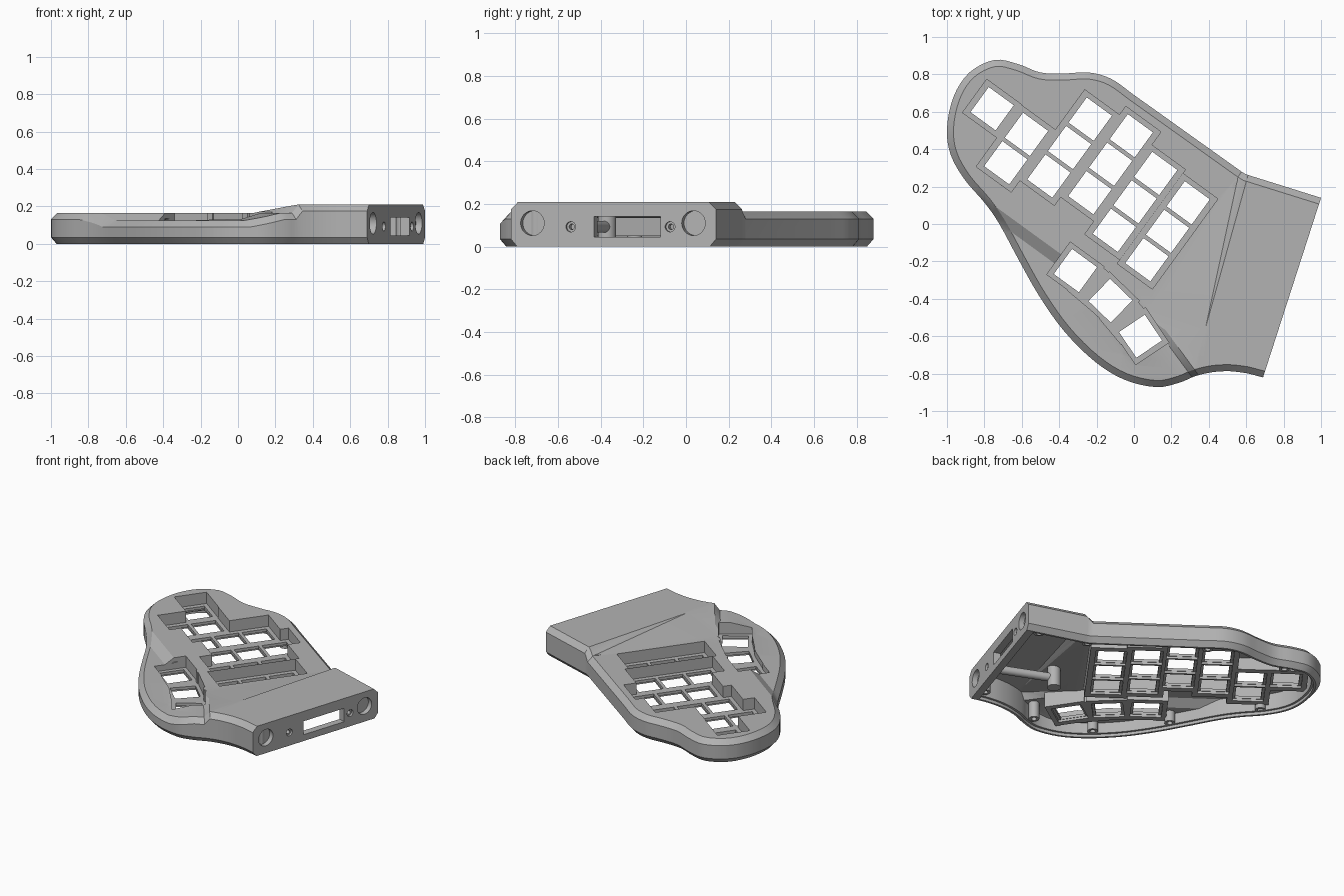
import bpy, bmesh, math
from mathutils import Vector, Matrix

cube = bpy.data.objects.get("Cube")
if cube:
    bpy.data.objects.remove(cube, do_unlink=True)

grey = bpy.data.materials.new("case_grey")
grey.use_nodes = True
grey.diffuse_color = (0.45, 0.45, 0.45, 1)
grey.node_tree.nodes["Principled BSDF"].inputs["Base Color"].default_value = grey.diffuse_color

# Key grid axes and crease directions
TILT = math.radians(-36)
U = Vector((math.cos(TILT), math.sin(TILT)))
V = Vector((-U.y, U.x))
W = Vector((0.806, 0.592))
RAMP_LOW = Vector((0.08, -0.48)), Vector((0.575, 0.28))
RAMP_HIGH = Vector((0.32, -0.78)), Vector((0.61, 0.262))
PLATEAU, WRIST, DIP = 0.165, 0.21, 0.125
PLATE_TOP, PLATE_BOTTOM = 0.085, 0.05


def clamp(t):
    return max(0.0, min(1.0, t))


def right_normal(a, b):
    d = (b - a).normalized()
    return Vector((d.y, -d.x))


def top_height(p):
    """Height of the upper surface: plateau, wrist ramp, step and thumb dip."""
    d1 = (p - RAMP_LOW[0]).dot(right_normal(*RAMP_LOW))
    d2 = (p - RAMP_HIGH[0]).dot(right_normal(*RAMP_HIGH))
    t = 0 if d1 <= 0 else 1 if d2 >= 0 else d1 / max(d1 - d2, 1e-4)
    w = p.dot(W)
    base = PLATEAU + (WRIST - PLATEAU) * t * clamp((w + 0.235) / 0.035)
    fall = min(clamp((-0.36 - p.dot(V)) / 0.06), clamp((-0.3 - w) / 0.16))
    return base - (PLATEAU - DIP) * fall


def catmull(pts, steps=4):
    ext = [pts[0] * 2 - pts[1]] + pts + [pts[-1] * 2 - pts[-2]]
    out = []
    for a, b, c, d in zip(ext, ext[1:], ext[2:], ext[3:]):
        for i in range(steps):
            t = i / steps
            out.append(0.5 * (2 * b + (c - a) * t + (2 * a - 5 * b + 4 * c - d) * t ** 2
                              + (3 * b - a - 3 * c + d) * t ** 3))
    return out + [pts[-1]]


# Outline, clockwise; the closing edge is the flat wrist end
curve = [(0.6, -0.797), (0.51, -0.787), (0.414, -0.793), (0.323, -0.815), (0.243, -0.848),
         (0.12, -0.872), (-0.05, -0.833), (-0.21, -0.735), (-0.372, -0.575), (-0.505, -0.388),
         (-0.612, -0.2), (-0.72, 0), (-0.8, 0.115), (-0.906, 0.238), (-0.98, 0.37),
         (-1, 0.51), (-0.965, 0.68), (-0.88, 0.81), (-0.746, 0.877), (-0.62, 0.855),
         (-0.5, 0.81), (-0.37, 0.805), (-0.24, 0.81), (-0.12, 0.775), (0, 0.69)]
outline = [Vector((0.69, -0.82))] + catmull([Vector(p) for p in curve])
outline += [Vector(p) for p in ((0.575, 0.28), (0.6, 0.265), (0.61, 0.262), (1, 0.14))]


def inset_outline(dist, end_dist):
    n = len(outline)
    normals = [right_normal(outline[i], outline[(i + 1) % n]) for i in range(n)]
    dists = [dist] * (n - 1) + [end_dist]
    out = []
    for i, p in enumerate(outline):
        a, b, da, db = normals[i - 1], normals[i], dists[i - 1], dists[i]
        det = a.x * b.y - a.y * b.x
        if abs(det) < 0.01:
            out.append(p + b * db)
        else:
            out.append(p + Vector((da * b.y - db * a.y, a.x * db - b.x * da)) / det)
    return out


def to_object(name, bm):
    bmesh.ops.recalc_face_normals(bm, faces=bm.faces)
    mesh = bpy.data.meshes.new(name)
    bm.to_mesh(mesh)
    bm.free()
    obj = bpy.data.objects.new(name, mesh)
    bpy.context.collection.objects.link(obj)
    mesh.materials.append(grey)
    return obj


def ring_solid(name, rings):
    """Stack inset outlines; levels above 0.5 are relative to the top surface."""
    bm = bmesh.new()
    loops = [[bm.verts.new((p.x, p.y, z)) for p in inset_outline(d, end)] for d, end, z in rings]
    n = len(outline)
    for lo, hi in zip(loops, loops[1:]):
        for i in range(n):
            j = (i + 1) % n
            bm.faces.new((lo[i], lo[j], hi[j], hi[i]))
    caps = [bm.faces.new(loops[0]), bm.faces.new(loops[-1])]
    bmesh.ops.triangulate(bm, faces=caps)
    creases = [(V * v, V) for v in (-0.36, -0.42)]
    creases += [(W * w, W) for w in (-0.2, -0.235, -0.3, -0.46)]
    creases += [(line[0], right_normal(*line)) for line in (RAMP_LOW, RAMP_HIGH)]
    for co, no in creases:
        bmesh.ops.bisect_plane(bm, geom=bm.verts[:] + bm.edges[:] + bm.faces[:], dist=1e-5,
                               plane_co=co.to_3d(), plane_no=no.to_3d())
    for v in bm.verts:
        if v.co.z > 0.5:
            v.co.z += top_height(v.co.xy) - 1
    bmesh.ops.triangulate(bm, faces=bm.faces[:])
    return to_object(name, bm)


def boxes(specs, z0, z1, under_surface=False):
    """One mesh of upright boxes: (centre, half width, half depth, angle)."""
    bm = bmesh.new()
    for c, hw, hd, angle in specs:
        m = (Matrix.Translation((c.x, c.y, (z0 + z1) / 2)) @ Matrix.Rotation(angle, 4, 'Z')
             @ Matrix.Diagonal((2 * hw, 2 * hd, z1 - z0, 1)))
        for v in bmesh.ops.create_cube(bm, size=1, matrix=m)["verts"]:
            if under_surface and v.co.z > z0 + 0.01:
                v.co.z = top_height(v.co.xy) - 0.02
    return to_object("cutter", bm)


def rods(name, specs, segments=32):
    """One mesh of cylinders: (start, end, radius)."""
    bm = bmesh.new()
    for a, b, r in specs:
        a, b = Vector(a), Vector(b)
        m = Matrix.Translation((a + b) / 2) @ (b - a).to_track_quat('Z', 'Y').to_matrix().to_4x4()
        bmesh.ops.create_cone(bm, cap_ends=True, segments=segments, radius1=r, radius2=r,
                              depth=(b - a).length, matrix=m)
    return to_object(name, bm)


def combine(target, tool, operation='DIFFERENCE'):
    tool.hide_render = True
    mod = target.modifiers.new("combine", 'BOOLEAN')
    mod.operation, mod.solver, mod.object = operation, 'EXACT', tool
    bpy.context.view_layer.objects.active = target
    bpy.ops.object.modifier_apply(modifier=mod.name)
    bpy.data.objects.remove(tool, do_unlink=True)


# Key positions: columns (across, top row, rows) and a fanned thumb cluster
STEP = 0.188
columns = [(-0.976, 0.053, 1), (-0.747, 0.05, 2), (-0.519, 0.316, 3),
           (-0.289, 0.373, 3), (-0.065, 0.287, 3), (0.168, 0.262, 3)]
thumbs = [(Vector((-0.313, -0.249)), math.radians(-36)), (Vector((-0.126, -0.41)), math.radians(-44)),
          (Vector((0.035, -0.60)), math.radians(-56))]
keys, wells = list(thumbs), []
for u, v, rows in columns:
    keys += [(U * u + V * (v - STEP * r), TILT) for r in range(rows)]
    middle = v - STEP * (rows - 1) / 2
    wells.append((U * u + V * middle, 0.116, STEP * (rows - 1) / 2 + 0.11, TILT))
wells += [(c, 0.112, 0.107, a) for c, a in thumbs]
for (c, a), (d, b) in zip(thumbs, thumbs[1:]):
    wells.append(((c + d) / 2, 0.09, 0.107, (a + b) / 2))

# Shell: hollow from below with a stepped rim, chamfered outside
case = ring_solid("case_shell", [(0.06, 0.05, 0.97), (0.06, 0.05, 0.02), (0.045, 0.05, 0.02),
                                 (0.045, 0.05, 0), (0.03, 0, 0), (0, 0, 0.035),
                                 (0, 0, 0.965), (0.035, 0, 1)])

# Key wells hang inside the shell, then are recessed from above
for c, hw, hd, a in wells:
    combine(case, boxes([(c, hw + 0.02, hd + 0.02, a)], PLATE_BOTTOM, 0.5, True), 'UNION')
for well in wells:
    combine(case, boxes([well], PLATE_TOP, 0.5))

# Switch openings with wider relief underneath
combine(case, boxes([(c, 0.083, 0.083, a) for c, a in keys], 0, 0.3))
combine(case, boxes([(c, 0.1, 0.087, a) for c, a in keys], 0, 0.066))

# Wrist end: magnet pockets, screw holes and a window
END = right_normal(Vector((1, 0.14)), Vector((0.69, -0.82))) * -1


def on_end(y, z, depth):
    p = Vector((1 - (0.14 - y) * 0.323, y)) - END * depth
    return Vector((p.x, p.y, z))


def end_holes(ys, z, radius, depth):
    return rods("cutter", [(on_end(y, z, -0.05), on_end(y, z, depth), radius) for y in ys])


combine(case, end_holes((-0.72, 0.035), 0.11, 0.058, 0.035))
combine(case, end_holes((-0.54, -0.075), 0.093, 0.024, 0.015))
combine(case, end_holes((-0.54, -0.075), 0.093, 0.013, 0.08))
window = on_end(-0.275, 0, 0.03)
combine(case, boxes([(window.xy, 0.07, 0.163, math.atan2(END.y, END.x))], 0.045, 0.14))

# Screw bosses under the top surface, each with a blind hole
bm = bmesh.new()
bosses = [(0.2, -0.76), (-0.19, -0.64), (-0.5, -0.24), (-0.84, 0.26), (-0.62, 0.76),
          (-0.08, 0.64), (0.56, 0.2), (0.66, -0.7), (0.88, 0.1)]
for x, y in bosses:
    top = top_height(Vector((x, y))) - 0.02
    made = bmesh.ops.create_cone(bm, cap_ends=True, segments=24, radius1=0.034, radius2=0.034,
                                 depth=top - 0.02,
                                 matrix=Matrix.Translation((x, y, (top + 0.02) / 2)))
    faces = {f for v in made["verts"] for f in v.link_faces}
    mouth = min(faces, key=lambda f: f.calc_center_median().z)
    bmesh.ops.inset_individual(bm, faces=[mouth], thickness=0.016)
    sunk = bmesh.ops.extrude_discrete_faces(bm, faces=[mouth])["faces"][0]
    bmesh.ops.translate(bm, verts=sunk.verts[:], vec=(0, 0, 0.05))
screw_bosses = to_object("screw_bosses", bm)

# Support post and the sleeve running to it from the wrist end
foot = Vector((0.36, -0.37))
post = rods("support_post", [((*foot, 0.02), (*foot, top_height(foot) - 0.02), 0.043)])
sleeve = rods("screw_sleeve", [(on_end(-0.54, 0.093, 0.08), (*foot, 0.093), 0.028)])

for obj in (case, screw_bosses, post, sleeve):
    bpy.ops.object.select_all(action='DESELECT')
    obj.select_set(True)
    bpy.context.view_layer.objects.active = obj
    obj.data.materials.clear()
    obj.data.materials.append(grey)
    bpy.ops.object.shade_smooth_by_angle(angle=math.radians(18))
